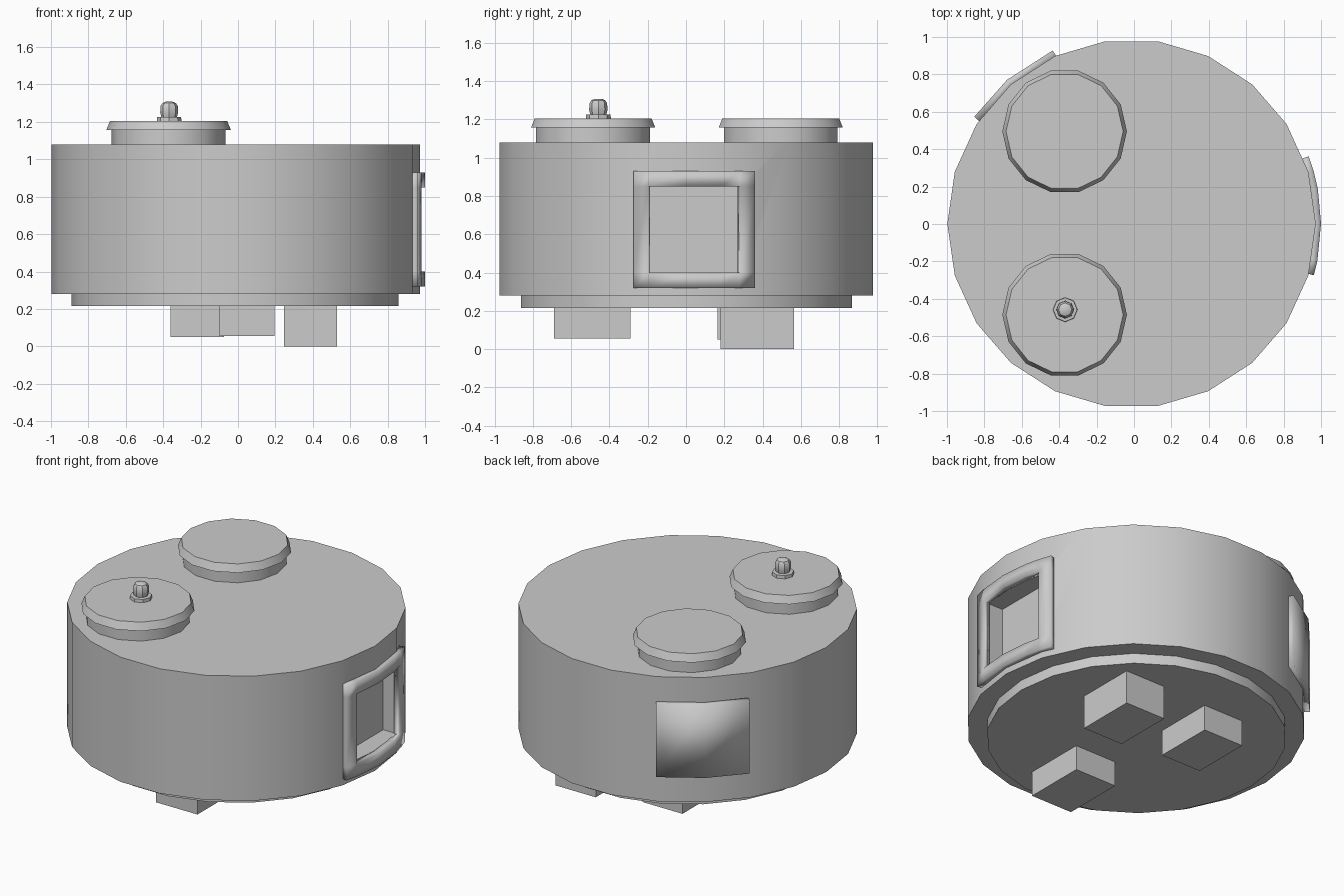
import bpy, bmesh
from math import cos, sin, pi, radians

if "Cube" in bpy.data.objects:
    bpy.data.objects.remove(bpy.data.objects["Cube"])

CX, CY = -0.013, 0.002  # drum axis


def finish(name, bm):
    mesh = bpy.data.meshes.new(name)
    bm.to_mesh(mesh)
    bm.free()
    obj = bpy.data.objects.new(name, mesh)
    bpy.context.collection.objects.link(obj)
    return obj


def lathe(name, x, y, sides, profile):
    """Closed turned solid from (radius, z) pairs, bottom to top."""
    bm = bmesh.new()
    rings = [[bm.verts.new((x + r * cos(2 * pi * i / sides), y + r * sin(2 * pi * i / sides), z))
              for i in range(sides)] for r, z in profile]
    for a, b in zip(rings, rings[1:]):
        for i in range(sides):
            j = (i + 1) % sides
            bm.faces.new((a[i], a[j], b[j], b[i]))
    bm.faces.new(rings[0][::-1])
    bm.faces.new(rings[-1])
    return finish(name, bm)


def box(name, x0, x1, y0, y1, z0, z1):
    bm = bmesh.new()
    bmesh.ops.create_cube(bm, size=1)
    for v in bm.verts:
        v.co = ((x0 + x1) / 2 + v.co.x * (x1 - x0),
                (y0 + y1) / 2 + v.co.y * (y1 - y0),
                (z0 + z1) / 2 + v.co.z * (z1 - z0))
    return finish(name, bm)


def curved_panel(name, radius, angles, heights, thickness, hole=()):
    """Panel wrapped round the drum; cells listed in hole are left open."""
    bm = bmesh.new()
    grid = [[bm.verts.new((CX + radius * cos(radians(a)), CY + radius * sin(radians(a)), z))
             for z in heights] for a in angles]
    for i in range(len(angles) - 1):
        for j in range(len(heights) - 1):
            if (i, j) not in hole:
                bm.faces.new((grid[i][j], grid[i + 1][j], grid[i + 1][j + 1], grid[i][j + 1]))
    obj = finish(name, bm)
    mod = obj.modifiers.new("thickness", 'SOLIDIFY')
    mod.thickness = thickness
    mod.offset = -1
    return obj


# Drum body with a square recess on the right side
body = lathe("drum_body", CX, CY, 22, [(0.985, 0.28), (0.985, 1.08)])
cutter = box("recess_cutter", 0.835, 1.2, -0.195, 0.28, 0.40, 0.85)
cutter.hide_render = True
cut = body.modifiers.new("recess", 'BOOLEAN')
cut.operation = 'DIFFERENCE'
cut.solver = 'EXACT'
cut.object = cutter
bpy.context.view_layer.objects.active = body
bpy.ops.object.modifier_apply(modifier=cut.name)
bpy.data.objects.remove(cutter)

# Base plate and three blocks beneath
lathe("base_plate", CX - 0.003, CY, 22, [(0.873, 0.215), (0.873, 0.285)])
box("foot_front", -0.10, 0.195, -0.69, -0.29, 0.055, 0.22)
box("foot_back_left", -0.36, -0.075, 0.165, 0.55, 0.05, 0.22)
box("foot_back_right", 0.245, 0.53, 0.18, 0.565, 0.0, 0.22)

# Window frame round the recess
curved_panel("window_frame", 1.013, (-15.8, -11.2, 0, 10.5, 16.0, 20.8),
             (0.32, 0.40, 0.85, 0.93), 0.042, hole={(1, 1), (2, 1), (3, 1)})

# Cover plate on the back left
curved_panel("cover_plate", 1.017, (114.5, 130.9, 145.8), (0.45, 0.92), 0.045)

# Two hatches on the roof
for name, y in (("front", -0.485), ("back", 0.495)):
    lathe(f"hatch_{name}", -0.371, y, 14,
          [(0.305, 1.075), (0.305, 1.157), (0.333, 1.157), (0.313, 1.205)])

# Knob on the front hatch
lathe("hatch_knob", -0.368, -0.458, 8,
      [(0.066, 1.20), (0.064, 1.225), (0.042, 1.227), (0.048, 1.25),
       (0.046, 1.285), (0.036, 1.30), (0.018, 1.308)])

# Smooth shading with crisp edges
bpy.ops.object.select_all(action='SELECT')
bpy.ops.object.shade_smooth_by_angle()
